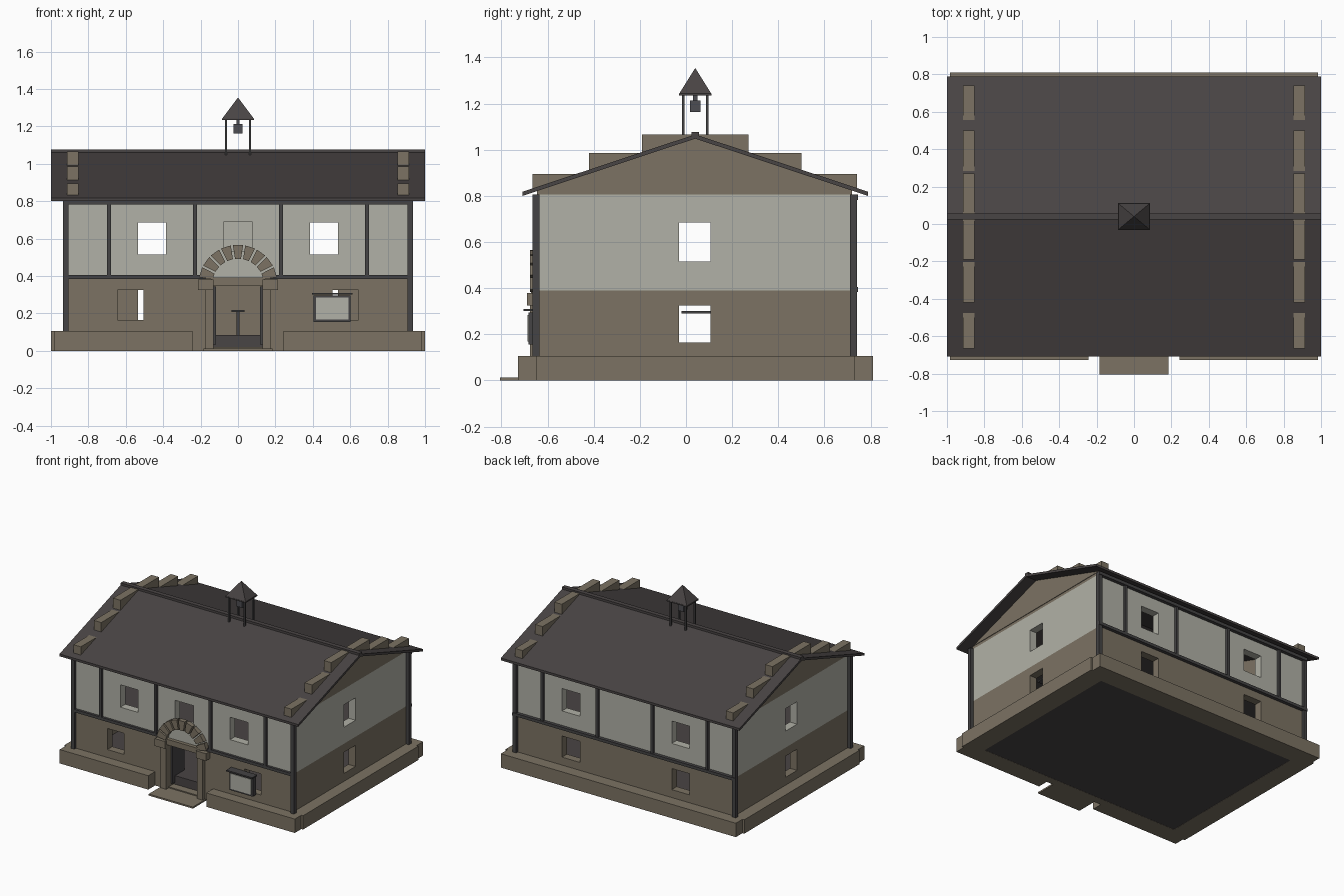
import bpy, bmesh, math
from mathutils import Matrix

default = bpy.data.objects.get("Cube")
if default:
    bpy.data.objects.remove(default, do_unlink=True)


def material(name, rgb):
    m = bpy.data.materials.new(name)
    m.use_nodes = True
    m.diffuse_color = (*rgb, 1)
    m.node_tree.nodes["Principled BSDF"].inputs["Base Color"].default_value = (*rgb, 1)
    return m


STONE = material("brown stone", (0.2, 0.17, 0.125))
PLASTER = material("pale plaster", (0.44, 0.44, 0.385))
TIMBER = material("dark timber", (0.058, 0.056, 0.058))
SLATE = material("dark slate", (0.066, 0.058, 0.058))
IRON = material("grey iron", (0.075, 0.075, 0.085))


def finish(name, bm, mat):
    bmesh.ops.recalc_face_normals(bm, faces=bm.faces)
    mesh = bpy.data.meshes.new(name)
    bm.to_mesh(mesh)
    bm.free()
    ob = bpy.data.objects.new(name, mesh)
    if mat:
        mesh.materials.append(mat)
    bpy.context.collection.objects.link(ob)
    return ob


def box(name, xs, ys, zs, mat):
    """Box between the given limits on each axis."""
    bm = bmesh.new()
    size = [b - a for a, b in (xs, ys, zs)]
    mid = [(a + b) / 2 for a, b in (xs, ys, zs)]
    bmesh.ops.create_cube(bm, size=1, matrix=Matrix.Translation(mid) @ Matrix.Diagonal((*size, 1)))
    return finish(name, bm, mat)


def pair(name, xs, ys, zs, mat):
    """The same box on the left and the right."""
    box("left_" + name, xs, ys, zs, mat)
    box("right_" + name, (-xs[1], -xs[0]), ys, zs, mat)


def prism(name, outline, xs, mat):
    """Extrude a (y, z) outline along x."""
    bm = bmesh.new()
    face = bm.faces.new([bm.verts.new((xs[0], y, z)) for y, z in outline])
    new = bmesh.ops.extrude_face_region(bm, geom=[face])["geom"]
    bmesh.ops.translate(bm, vec=(xs[1] - xs[0], 0, 0),
                        verts=[v for v in new if isinstance(v, bmesh.types.BMVert)])
    return finish(name, bm, mat)


def cut(ob, limits):
    """Subtract boxes from an object and bake the result."""
    cutters = [box("cutter", *l, None) for l in limits]
    for c in cutters:
        c.hide_render = True
        mod = ob.modifiers.new("cut", "BOOLEAN")
        mod.operation, mod.solver, mod.object = "DIFFERENCE", "EXACT", c
    graph = bpy.context.evaluated_depsgraph_get()
    mesh = bpy.data.meshes.new_from_object(ob.evaluated_get(graph))
    ob.modifiers.clear()
    ob.data = mesh
    for c in cutters:
        bpy.data.objects.remove(c, do_unlink=True)


# Building limits
WX, FRONT, BACK, T = 0.91, -0.645, 0.72, 0.06
MID, FLOOR2, EAVE = 0.04, 0.39, 0.805
front_cut, back_cut = (FRONT - 0.1, FRONT + 0.1), (BACK - 0.1, BACK + 0.1)
side_cuts = [(WX - 0.1, WX + 0.1), (-WX - 0.1, -WX + 0.1)]
room = ((-WX + T, WX - T), (FRONT + T, BACK - T))

# Walls with window and door openings
low, high = (0.165, 0.325), (0.515, 0.685)
lower_cuts = [(*room, (-0.1, 0.5)), ((-0.13, 0.13), front_cut, (0.02, 0.35))]
upper_cuts = [(*room, (0.3, 0.9)), ((-0.078, 0.078), front_cut, (0.53, 0.69))]
for s in (-1, 1):
    inner, outer = [tuple(sorted((s * a, s * b))) for a, b in ((0.385, 0.535), (0.505, 0.643))]
    lower_cuts += [(outer, front_cut, low), (inner, back_cut, low)]
    upper_cuts += [(inner, front_cut, high), (inner, back_cut, high)]
for sx in side_cuts:
    lower_cuts.append((sx, (-0.03, 0.107), low))
    upper_cuts.append((sx, (-0.03, 0.107), high))
cut(box("lower_walls", (-WX, WX), (FRONT, BACK), (0, FLOOR2), STONE), lower_cuts)
cut(box("upper_walls", (-WX, WX), (FRONT, BACK), (FLOOR2, EAVE), PLASTER), upper_cuts)

# Floors
box("ground_floor", *room, (0.001, 0.085), SLATE)
box("upper_floor", *room, (0.38, 0.4), SLATE)

# Plinth around the base and the doorstep
pair("front_plinth", (0.243, 0.985), (-0.727, FRONT), (0, 0.105), STONE)
pair("side_plinth", (WX - 0.01, 1), (-0.65, 0.73), (0, 0.105), STONE)
box("back_plinth", (-0.985, 0.985), (BACK, 0.81), (0, 0.105), STONE)
box("doorstep", (-0.185, 0.185), (-0.805, FRONT + T), (0, 0.012), STONE)

# Gables and their stepped tops
for side, x in (("left", WX - T), ("right", -WX)):
    prism(side + "_gable", [(FRONT, EAVE), (BACK, EAVE), (BACK, 0.825), (MID, 1.052), (FRONT, 0.825)],
          (x, x + T), STONE)
for i, (y0, y1, z0, z1) in enumerate([(-0.665, 0.74, 0.825, 0.895), (-0.42, 0.5, 0.895, 0.985),
                                      (-0.19, 0.27, 0.985, 1.066)]):
    pair(f"gable_step_{i + 1}", (0.852, 0.914), (y0, y1), (z0, z1), STONE)

# Roof and ridge
eaves = [(-0.708, 0.8), (MID, 1.048), (0.788, 0.8)]
prism("roof", eaves + [(y, z + 0.018) for y, z in reversed(eaves)], (-1, 1), SLATE)
box("ridge_cap", (-1, 1), (MID - 0.017, MID + 0.017), (1.052, 1.077), SLATE)

# Timber frame: posts and rails on the front and back
for face, ys, rail in (("front", (-0.665, -0.635), (-0.663, -0.635)), ("back", (0.71, 0.74), (0.712, 0.745))):
    pair(face + "_corner_post", (0.905, 0.935), ys, (0.1, EAVE), TIMBER)
    for x in (0.23, 0.69):
        pair(f"{face}_post", (x - 0.01, x + 0.01), ys, (0.4, 0.79), TIMBER)
    box(face + "_eave_rail", (-0.935, 0.935), rail, (0.782, 0.806), TIMBER)
    if face == "front":
        pair("front_middle_rail", (0.17, 0.935), rail, (0.384, 0.406), TIMBER)
    else:
        box("back_middle_rail", (-0.935, 0.935), rail, (0.384, 0.406), TIMBER)

# Doorway: jambs, imposts, lintel, arch stones and open doors
pair("door_jamb", (0.13, 0.176), (-0.675, FRONT), (0, 0.33), STONE)
pair("door_impost", (0.13, 0.215), (-0.69, FRONT), (0.325, 0.38), STONE)
box("door_lintel", (-0.145, 0.145), (-0.672, FRONT), (0.35, 0.392), STONE)
for i in range(9):
    a = math.radians(18 * (i + 1))
    bm = bmesh.new()
    ring = []
    for r, da in ((0.138, -0.115), (0.212, -0.13), (0.212, 0.13), (0.138, 0.115)):
        ring.append(bm.verts.new((r * math.cos(a + da), -0.677, 0.355 + r * math.sin(a + da))))
    new = bmesh.ops.extrude_face_region(bm, geom=[bm.faces.new(ring)])["geom"]
    bmesh.ops.translate(bm, vec=(0, 0.035, 0), verts=[v for v in new if isinstance(v, bmesh.types.BMVert)])
    finish(f"arch_stone_{i + 1}", bm, STONE)
pair("open_door", (0.118, 0.13), (FRONT + 0.03, -0.47), (0.035, 0.345), TIMBER)

# Furniture inside
box("table_leg", (-0.008, 0.008), (-0.31, -0.294), (0.085, 0.21), TIMBER)
box("table_top", (-0.036, 0.036), (-0.338, -0.266), (0.208, 0.218), TIMBER)
box("wall_shelf", (0.78, 0.85), (-0.02, 0.107), (0.29, 0.3), TIMBER)

# Notice board with a little roof
box("notice_frame", (0.405, 0.602), (-0.683, FRONT), (0.155, 0.295), TIMBER)
box("notice_panel", (0.417, 0.59), (-0.687, -0.68), (0.168, 0.284), PLASTER)
box("notice_canopy", (0.395, 0.612), (-0.705, FRONT), (0.3, 0.31), TIMBER)

# Bell turret
for y in (MID - 0.052, MID + 0.052):
    pair("turret_post", (0.058, 0.07), (y - 0.006, y + 0.006), (1.035, 1.24), TIMBER)
box("turret_eave", (-0.085, 0.085), (MID - 0.071, MID + 0.071), (1.234, 1.243), SLATE)
bm = bmesh.new()
bmesh.ops.create_cone(bm, cap_ends=True, segments=4, radius1=math.sqrt(0.5), radius2=0, depth=1,
                      matrix=Matrix.Translation((0, MID, 1.298)) @ Matrix.Diagonal((0.168, 0.14, 0.112, 1))
                      @ Matrix.Rotation(math.pi / 4, 4, "Z"))
finish("turret_roof", bm, SLATE)
box("bell", (-0.023, 0.023), (MID - 0.023, MID + 0.023), (1.163, 1.213), IRON)
box("bell_hanger", (-0.009, 0.009), (MID - 0.009, MID + 0.009), (1.21, 1.236), IRON)
